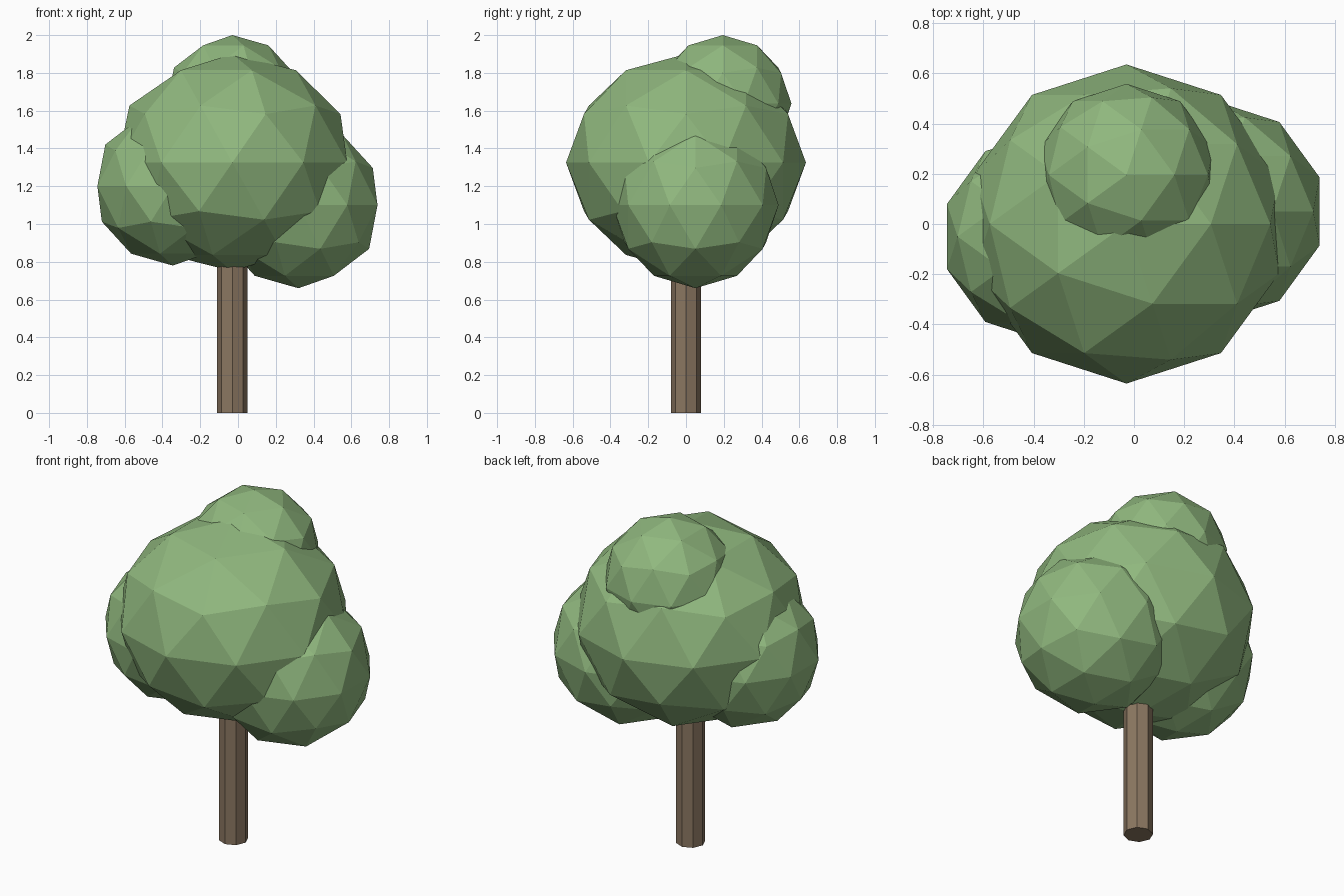
import bpy

# Remove the default cube
cube = bpy.data.objects.get("Cube")
if cube:
    bpy.data.objects.remove(cube, do_unlink=True)


def make_material(name, rgb):
    mat = bpy.data.materials.new(name)
    mat.use_nodes = True
    mat.diffuse_color = (*rgb, 1)
    bsdf = next(n for n in mat.node_tree.nodes if n.type == 'BSDF_PRINCIPLED')
    bsdf.inputs["Base Color"].default_value = (*rgb, 1)
    bsdf.inputs["Roughness"].default_value = 0.9
    return mat


leaf_green = make_material("leaf green", (0.28, 0.48, 0.21))
bark_brown = make_material("bark brown", (0.26, 0.185, 0.12))


def finish(name, mat):
    obj = bpy.context.object
    obj.name = name
    obj.data.materials.append(mat)
    bpy.ops.object.shade_flat()
    return obj


def foliage(name, centre, radii):
    """Faceted clump of leaves."""
    bpy.ops.mesh.primitive_ico_sphere_add(subdivisions=2, radius=1, location=centre)
    bpy.context.object.scale = radii
    bpy.ops.object.transform_apply(location=False, rotation=False, scale=True)
    return finish(name, leaf_green)


# Trunk: straight octagonal post running up into the crown
TRUNK_HEIGHT = 1.0
bpy.ops.mesh.primitive_cylinder_add(vertices=8, radius=0.08, depth=TRUNK_HEIGHT,
                                    location=(-0.03, 0, TRUNK_HEIGHT / 2))
finish("trunk", bark_brown)

# Crown: one large clump with three smaller ones around it
foliage("main_foliage", (-0.03, 0, 1.325), (0.64, 0.635, 0.575))
foliage("left_foliage", (0.32, 0.05, 1.10), (0.44, 0.44, 0.44))
foliage("right_foliage", (-0.345, -0.05, 1.20), (0.42, 0.42, 0.42))
foliage("top_foliage", (-0.03, 0.195, 1.637), (0.363, 0.363, 0.363))
